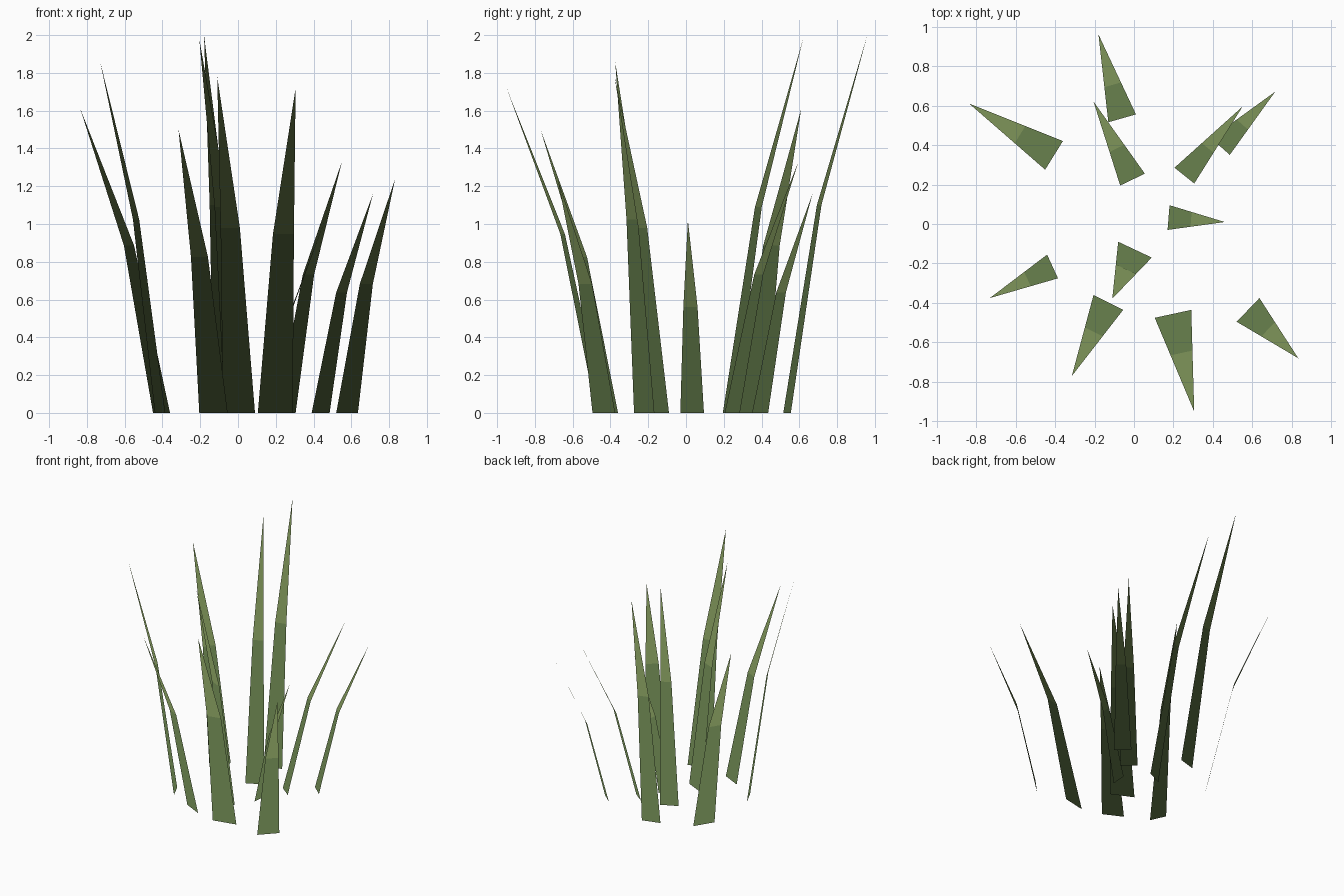
import bpy
from mathutils import Vector

if "Cube" in bpy.data.objects:
    bpy.data.objects.remove(bpy.data.objects["Cube"])


def material(name, color):
    mat = bpy.data.materials.new(name)
    mat.diffuse_color = (*color, 1)
    mat.use_nodes = True
    mat.node_tree.nodes["Principled BSDF"].inputs["Base Color"].default_value = mat.diffuse_color
    return mat


# Darker at the root, lighter towards the tip
greens = [material("root_green", (0.14, 0.22, 0.075)),
          material("tip_green", (0.21, 0.30, 0.10))]

# Each blade: two base corners, tip position, tip height
BLADES = [
    ((-0.13, 0.515), (0.01, 0.555), (-0.18, 0.96), 2.00),
    ((-0.45, 0.275), (-0.36, 0.42), (-0.835, 0.61), 1.61),
    ((-0.07, 0.195), (0.055, 0.255), (-0.205, 0.62), 1.98),
    ((0.205, 0.285), (0.305, 0.205), (0.55, 0.595), 1.33),
    ((0.39, 0.435), (0.485, 0.35), (0.715, 0.67), 1.16),
    ((0.18, 0.095), (0.17, -0.03), (0.46, 0.01), 1.02),
    ((-0.08, -0.09), (0.09, -0.17), (-0.11, -0.378), 1.78),
    ((-0.44, -0.155), (-0.385, -0.275), (-0.73, -0.375), 1.86),
    ((-0.205, -0.36), (-0.055, -0.435), (-0.315, -0.77), 1.50),
    ((0.105, -0.475), (0.29, -0.435), (0.305, -0.95), 1.72),
    ((0.52, -0.495), (0.635, -0.375), (0.832, -0.68), 1.24),
]


def blade(name, a, b, tip, h):
    """Flat blade: a steep lower quad, then a triangle bending outwards."""
    a, b, tip = (Vector((*p, 0)) for p in (a, b, tip))
    bend = Vector((0, 0, 0.55 * h))
    top = tip + Vector((0, 0, h))
    verts = [a, b, b.lerp(tip, 0.4) + bend, a.lerp(tip, 0.4) + bend, top]
    faces = [(0, 1, 2, 3), (3, 2, 4)]
    # The upper side of the blade faces the middle of the clump
    if (b - a).cross(top - a).z < 0:
        faces = [f[::-1] for f in faces]
    mesh = bpy.data.meshes.new(name)
    mesh.from_pydata(verts, [], faces)
    for mat, face in zip(greens, mesh.polygons):
        mesh.materials.append(mat)
        face.material_index = face.index
    mesh.shade_smooth()
    # Foliage shading: normals point up so both sides are lit from above
    up = Vector((0.01, 0.01, 1)).normalized()
    mesh.normals_split_custom_set_from_vertices([up] * len(verts))
    bpy.context.collection.objects.link(bpy.data.objects.new(name, mesh))


for i, spec in enumerate(BLADES, 1):
    blade(f"grass_blade_{i}", *spec)
